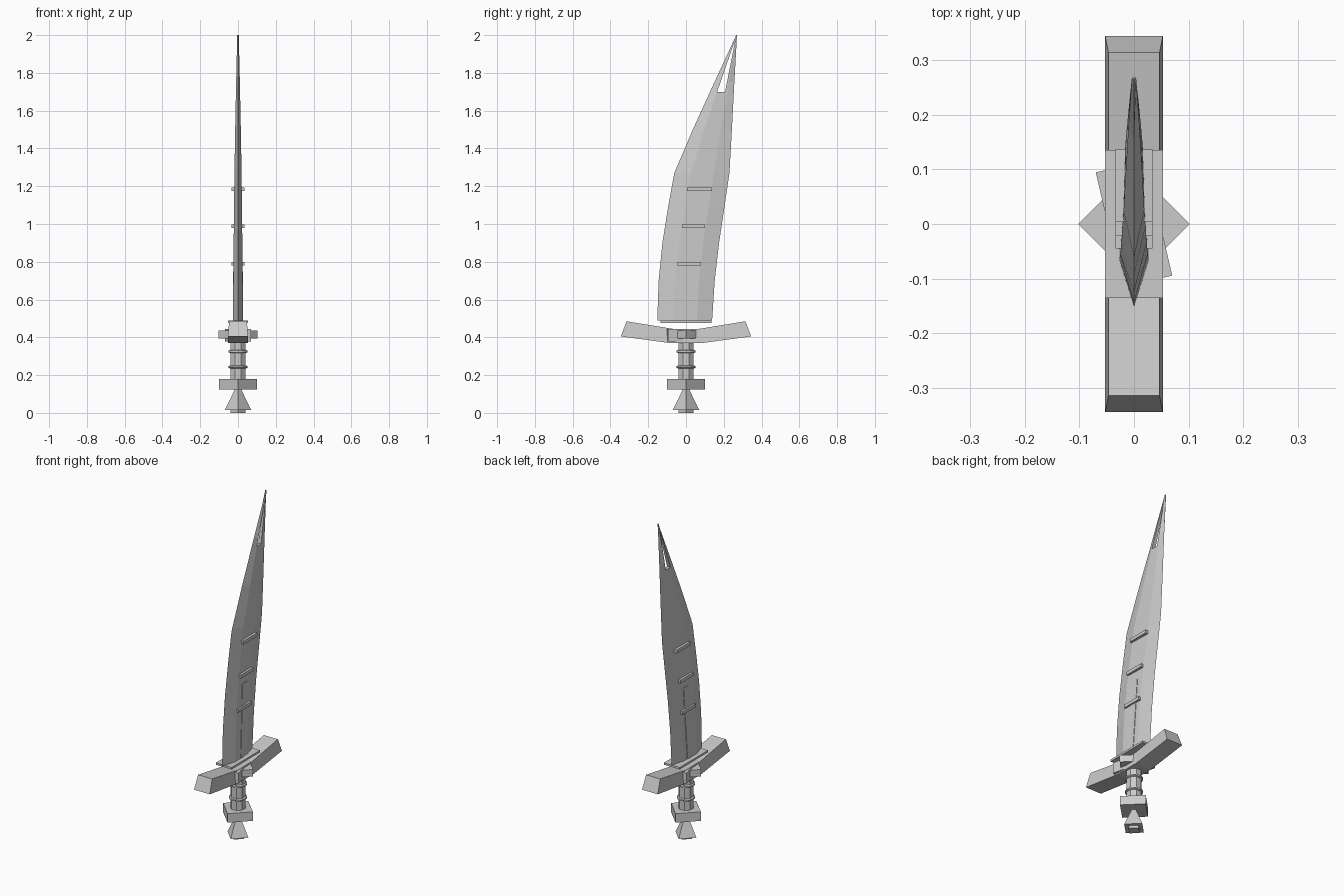
import bpy, math

if "Cube" in bpy.data.objects:
    bpy.data.objects.remove(bpy.data.objects["Cube"])

steel = bpy.data.materials.new("grey steel")
steel.diffuse_color = (0.6, 0.6, 0.6, 1)
steel.use_nodes = True
steel.node_tree.nodes["Principled BSDF"].inputs["Base Color"].default_value = steel.diffuse_color


def mesh_object(name, verts, faces):
    me = bpy.data.meshes.new(name)
    me.from_pydata(verts, [], faces)
    ob = bpy.data.objects.new(name, me)
    bpy.context.collection.objects.link(ob)
    me.materials.append(steel)
    return ob


def loft(name, rings):
    """Skin a row of equal-sized rings and cap both ends."""
    n = len(rings[0])
    verts = [p for r in rings for p in r]
    faces = [(i * n + j, i * n + (j + 1) % n, (i + 1) * n + (j + 1) % n, (i + 1) * n + j)
             for i in range(len(rings) - 1) for j in range(n)]
    faces.append(tuple(reversed(range(n))))
    faces.append(tuple(range(len(verts) - n, len(verts))))
    return mesh_object(name, verts, faces)


def turned(name, sides, rings, turn=0.0):
    """Upright faceted solid from (radius, z) pairs."""
    return loft(name, [[(r * math.cos(turn + math.tau * k / sides),
                         r * math.sin(turn + math.tau * k / sides), z)
                        for k in range(sides)] for r, z in rings])


def block(name, hx, y0, y1, z0, z1, turn=0.0):
    c, s = math.cos(turn), math.sin(turn)
    pts = [(-hx, y0), (hx, y0), (hx, y1), (-hx, y1)]
    return loft(name, [[(x * c - y * s, x * s + y * c, z) for x, y in pts] for z in (z0, z1)])


# Blade: six-sided section swept up a curved outline (z, back y, front y, half thickness)
outline = [(0.488, -0.152, 0.138, 0.027), (0.7, -0.145, 0.152, 0.025),
           (0.9, -0.125, 0.175, 0.023), (1.1, -0.093, 0.205, 0.021),
           (1.27, -0.062, 0.23, 0.019), (1.5, 0.036, 0.243, 0.015),
           (1.75, 0.15, 0.256, 0.010), (2.0, 0.266, 0.27, 0.004)]
rings = []
for z, a, b, t in outline:
    p, q = a + (b - a) * 0.3, a + (b - a) * 0.72
    rings.append([(0, a, z), (t, p, z), (t * 0.82, q, z),
                  (0, b, z), (-t * 0.82, q, z), (-t, p, z)])
blade = loft("blade", rings)

# Slot through the blade tip
slot = [(0.165, 1.70), (0.207, 1.70), (0.262, 1.98)]
cutter = loft("slot_cutter", [[(x, y, z) for y, z in slot] for x in (-0.1, 0.1)])
cutter.hide_render = True
cutter.hide_viewport = True
cut = blade.modifiers.new("slot", "BOOLEAN")
cut.operation = "DIFFERENCE"
cut.solver = "EXACT"
cut.object = cutter

# Raised strip on each blade face
loft("blade_strip", [[(-x, y0, z), (x, y0, z), (x * 0.96, y1, z), (-x * 0.96, y1, z)]
                     for z, y0, y1, x in [(0.488, -0.01, 0.022, 0.0275),
                                          (0.93, 0.01, 0.055, 0.0235)]])

# Bars across the blade
for i, (z, y0, y1) in enumerate([(0.79, -0.045, 0.08), (0.988, -0.022, 0.1), (1.184, 0.005, 0.137)]):
    block(f"blade_bar_{i + 1}", 0.034, y0, y1, z - 0.01, z + 0.01)

# Plate under the blade
block("blade_plate", 0.053, -0.136, 0.136, 0.476, 0.488)

# Guard with arms rising at both ends: (top y, top z, bottom y, bottom z)
stations = [(-0.315, 0.485, -0.345, 0.405), (-0.07, 0.445, -0.08, 0.369),
            (0.07, 0.445, 0.08, 0.369), (0.315, 0.485, 0.345, 0.405)]
loft("guard", [[(-0.053, yb, zb), (-0.047, yt, zt), (0.047, yt, zt), (0.053, yb, zb)]
               for yt, zt, yb, zb in stations])
turned("guard_diamond", 4, [(0.102, 0.395), (0.102, 0.437)])
block("guard_core", 0.047, -0.108, 0.108, 0.378, 0.443, math.radians(13))

# Grip with two rings
turned("grip", 8, [(0.043, 0.17), (0.043, 0.39)], math.pi / 8)
for i, z in enumerate((0.243, 0.325)):
    turned(f"grip_ring_{i + 1}", 12, [(0.042, z - 0.008), (0.05, z - 0.004),
                                      (0.05, z + 0.004), (0.042, z + 0.008)])

# Pommel
turned("pommel_block", 4, [(0.1, 0.125), (0.1, 0.18)])
turned("pommel_cone", 4, [(0.07, 0.015), (0.014, 0.13)])
turned("pommel_foot", 4, [(0.04, 0.0), (0.04, 0.016)])

# Make all faces point outward
import bmesh
for ob in bpy.data.objects:
    bm = bmesh.new()
    bm.from_mesh(ob.data)
    bmesh.ops.recalc_face_normals(bm, faces=bm.faces)
    bm.to_mesh(ob.data)
    bm.free()
